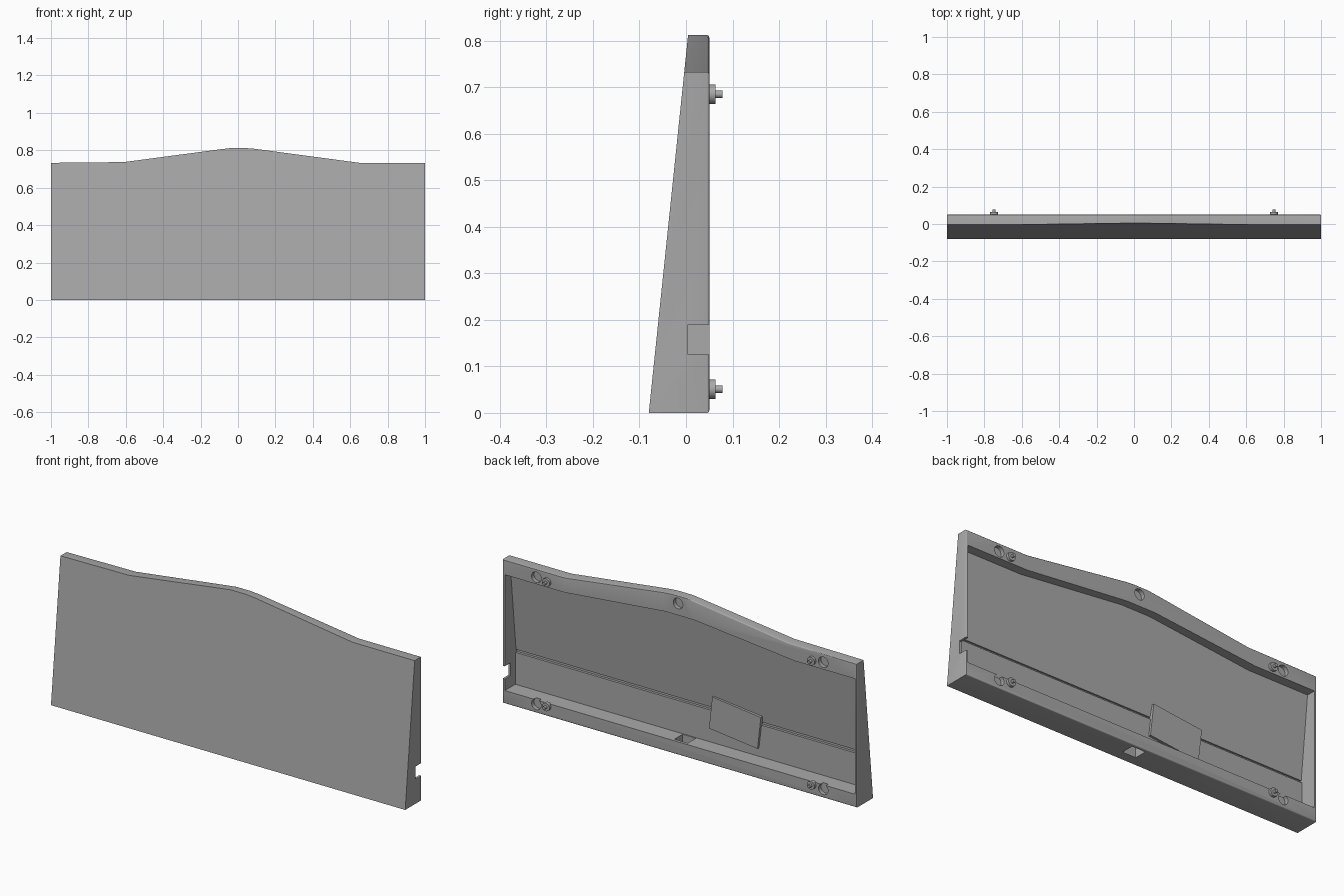
import bpy, bmesh, math
from mathutils import Matrix

if "Cube" in bpy.data.objects:
    bpy.data.objects.remove(bpy.data.objects["Cube"], do_unlink=True)

BACK = 0.05
grey = bpy.data.materials.new("plain grey")
grey.use_nodes = True
colour = (0.4, 0.4, 0.4, 1)
grey.diffuse_color = colour
grey.node_tree.nodes["Principled BSDF"].inputs["Base Color"].default_value = colour


def front_y(z):
    """Depth of the sloping front face at a height."""
    return -0.08 + 0.104 * z


def finish(name, bm):
    bmesh.ops.recalc_face_normals(bm, faces=bm.faces)
    mesh = bpy.data.meshes.new(name)
    bm.to_mesh(mesh)
    bm.free()
    mesh.materials.append(grey)
    obj = bpy.data.objects.new(name, mesh)
    bpy.context.collection.objects.link(obj)
    return obj


def wedge(name, outline, inset, back, bevel=0):
    """Prism from an x-z outline whose front follows the slope."""
    bm = bmesh.new()
    front = [bm.verts.new((x, front_y(z) + inset, z)) for x, z in outline]
    rear = [bm.verts.new((x, back, z)) for x, z in outline]
    bm.faces.new(front)
    rear_face = bm.faces.new(rear)
    for i in range(len(outline)):
        j = (i + 1) % len(outline)
        bm.faces.new((front[i], front[j], rear[j], rear[i]))
    bmesh.ops.recalc_face_normals(bm, faces=bm.faces)
    if bevel:
        bmesh.ops.bevel(bm, geom=list(rear_face.edges), offset=bevel,
                        segments=3, profile=0.5, affect='EDGES')
    return finish(name, bm)


def box(name, x, y, z):
    bm = bmesh.new()
    bmesh.ops.create_cube(bm, size=1)
    for v in bm.verts:
        v.co = [lo + (c + 0.5) * (hi - lo) for c, (lo, hi) in zip(v.co, (x, y, z))]
    return finish(name, bm)


def rod(name, x, z, sections):
    """Stacked cylinders along y, each (radius, start, end)."""
    bm = bmesh.new()
    for r, a, b in sections:
        spin = Matrix.Translation((x, (a + b) / 2, z)) @ Matrix.Rotation(math.pi / 2, 4, 'X')
        bmesh.ops.create_cone(bm, cap_ends=True, segments=24, radius1=r, radius2=r,
                              depth=b - a, matrix=spin)
    return finish(name, bm)


def cut(target, cutter):
    cutter.hide_render = True
    mod = target.modifiers.new("cut", 'BOOLEAN')
    mod.operation = 'DIFFERENCE'
    mod.solver = 'EXACT'
    mod.object = cutter
    bpy.context.view_layer.objects.active = target
    bpy.ops.object.modifier_apply(modifier=mod.name)
    bpy.data.objects.remove(cutter, do_unlink=True)


def smooth(obj):
    bpy.ops.object.select_all(action='DESELECT')
    obj.select_set(True)
    bpy.context.view_layer.objects.active = obj
    bpy.ops.object.shade_smooth_by_angle(angle=math.radians(30))


# Wedge-shaped shell with a peaked top
shell = wedge("panel_shell", [(-1, 0), (1, 0), (1, 0.733), (0.65, 0.733), (0.09, 0.808),
                              (0.04, 0.812), (-0.04, 0.812), (-0.09, 0.806),
                              (-0.61, 0.737), (-1, 0.733)], 0, BACK, 0.005)

# Hollow back: sloping upper floor, upright lower floor, groove between them
cut(shell, wedge("upper_hollow", [(-0.988, 0.23), (0.988, 0.23), (0.988, 0.657),
                                  (0.65, 0.657), (0.08, 0.712), (-0.08, 0.712),
                                  (-0.65, 0.655), (-0.988, 0.655)], 0.0145, 0.1))
cut(shell, box("lower_hollow", (-0.988, 0.988), (-0.035, 0.1), (0.066, 0.235)))
cut(shell, box("groove", (-0.988, 0.988), (-0.048, 0), (0.229, 0.242)))

# Side notch and bottom opening
cut(shell, box("side_notch", (0.95, 1.1), (0.004, 0.1), (0.125, 0.19)))
cut(shell, box("bottom_opening", (-0.035, 0.04), (-0.03, 0.035), (-0.1, 0.1)))

# Round sockets in the rim
for x, z in [(0.81, 0.692), (-0.81, 0.692), (0.01, 0.772), (0.81, 0.043), (-0.81, 0.043)]:
    cut(shell, rod("socket", x, z, [(0.027, 0.03, 0.1)]))
smooth(shell)

# Stepped locating pegs
for side, x in (("left", 0.748), ("right", -0.748)):
    for level, z in (("upper", 0.685), ("lower", 0.051)):
        smooth(rod(f"{level}_{side}_peg", x, z,
                   [(0.021, BACK - 0.005, 0.063), (0.008, 0.06, 0.078)]))

# Slightly tilted plate on the inner floor
plate = box("inner_plate", (-0.138, 0.138), (-0.01, 0.01), (-0.083, 0.083))
plate.location = (-0.26, -0.033, 0.207)
plate.rotation_euler.y = math.radians(-6.5)
